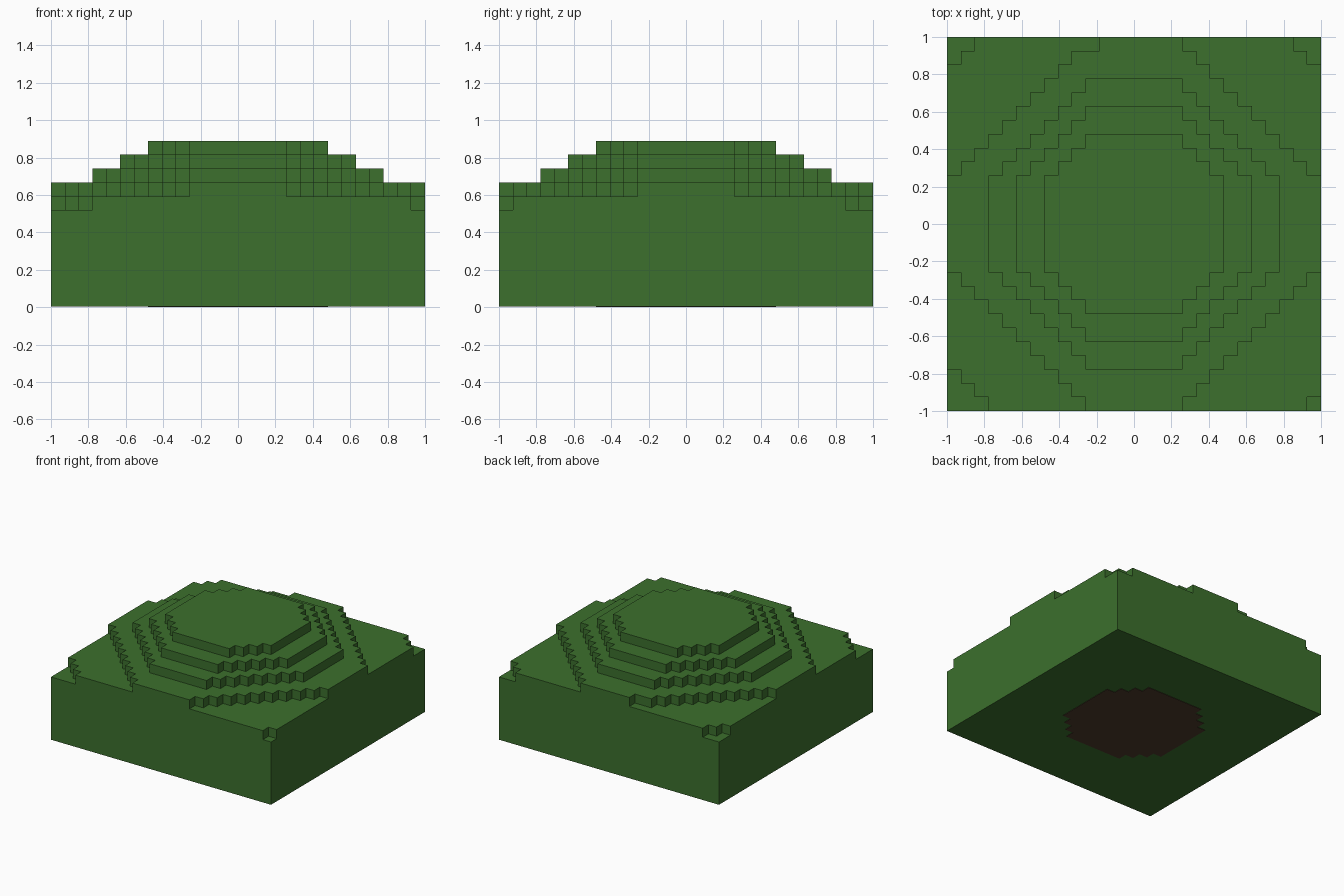
import bpy
import bmesh

cube = bpy.data.objects.get("Cube")
if cube:
    bpy.data.objects.remove(cube, do_unlink=True)

CELL = 2 / 27      # width of one block
PLATE = 0.003      # thickness of the soil patch underneath


def make_material(name, color):
    mat = bpy.data.materials.new(name)
    mat.use_nodes = True
    mat.diffuse_color = color
    mat.node_tree.nodes["Principled BSDF"].inputs["Base Color"].default_value = color
    return mat


grass = make_material("grass green", (0.045, 0.162, 0.026, 1))
soil = make_material("soil brown", (0.073, 0.043, 0.025, 1))


def stair_corner(reach, limit):
    """Block steps of the +x +y corner, from the back side to the right side."""
    points = []
    for k in range(limit - reach, reach + 1):
        points.append((k + 0.5, limit - k + 0.5))
        if k < reach:
            points.append((k + 0.5, limit - k - 0.5))
    return points


def outline(reach, limits, notch=False):
    """Stepped octagon; limits go back right, front right, front left, back left."""
    signs = [(1, 1), (1, -1), (-1, -1), (-1, 1)]
    loop = []
    for (sx, sy), limit in zip(signs, limits):
        corner = stair_corner(reach, limit)
        if notch and (sx, sy) == (-1, 1):
            # one block is missing at the start of the back left steps
            first = corner[0][0]
            corner = [(x - 1 if x == first else x, y) for x, y in corner]
        if sx * sy < 0:
            corner.reverse()
        loop += [(x * sx * CELL, y * sy * CELL) for x, y in corner]
    return loop[::-1]


def prism(name, loop, bottom, top, mat, has_bottom=False):
    bm = bmesh.new()
    low = [bm.verts.new((x, y, bottom)) for x, y in loop]
    high = [bm.verts.new((x, y, top)) for x, y in loop]
    bm.faces.new(high)
    if has_bottom:
        bm.faces.new(low[::-1])
    for i in range(len(loop)):
        j = (i + 1) % len(loop)
        bm.faces.new((low[i], low[j], high[j], high[i]))
    mesh = bpy.data.meshes.new(name)
    bm.to_mesh(mesh)
    bm.free()
    mesh.materials.append(mat)
    obj = bpy.data.objects.new(name, mesh)
    bpy.context.collection.objects.link(obj)
    return obj


# Square base, seven blocks high
square = [(-1, -1), (1, -1), (1, 1), (-1, 1)]
prism("base_block", square, PLATE, 7 * CELL, grass, has_bottom=True)

# Soil patch showing on the underside
prism("soil_patch", outline(6, [9] * 4), 0, PLATE, soil, has_bottom=True)

# Terraces, each one block high: name, reach, corner limits, notch
terraces = [
    ("ground_layer", 13, [24, 25, 23, 24], False),
    ("lower_terrace", 13, [16] * 4, True),
    ("middle_terrace", 10, [13] * 4, False),
    ("upper_terrace", 8, [11] * 4, False),
    ("summit", 6, [9] * 4, False),
]
for level, (name, reach, limits, notch) in enumerate(terraces, start=7):
    prism(name, outline(reach, limits, notch), level * CELL, (level + 1) * CELL, grass)
